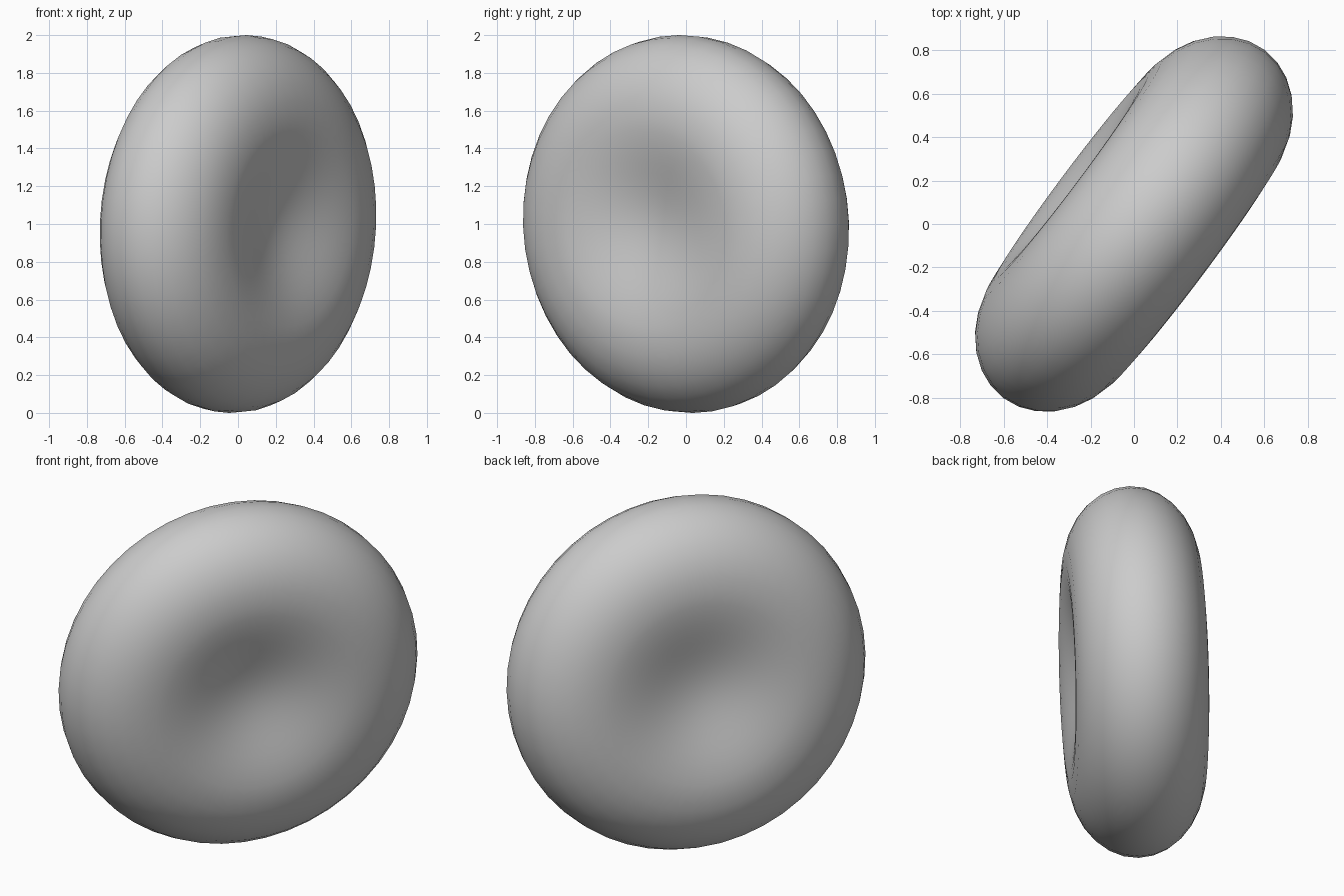
import bpy
import bmesh
from math import cos, sin, pi
from mathutils import Matrix, Vector

cube = bpy.data.objects.get("Cube")
if cube:
    bpy.data.objects.remove(cube, do_unlink=True)

CREST = 0.58     # radius where the disc is thickest
HEIGHT = 0.36    # half thickness at the crest
REACH = 0.422    # distance from the crest to the outer edge
CENTRE = 0.265   # half thickness at the middle of the dimple
SEGMENTS = 48
DIMPLE_STEPS = 10
RIM_STEPS = 14


def dimple_height(r):
    return CENTRE + (HEIGHT - CENTRE) * (1 - cos(pi * r / CREST)) / 2


# Half section: upper dimple, rounded rim, lower dimple
radii = [CREST * i / DIMPLE_STEPS for i in range(DIMPLE_STEPS)]
upper = [(r, dimple_height(r)) for r in radii]
angles = [pi / 2 - pi * i / RIM_STEPS for i in range(RIM_STEPS + 1)]
rim = [(CREST + REACH * cos(a), HEIGHT * sin(a)) for a in angles]
lower = [(r, -h) for r, h in reversed(upper)]
profile = upper + rim + lower

# Revolve the section into a biconcave disc
bm = bmesh.new()
verts = [bm.verts.new((r, 0, h)) for r, h in profile]
edges = [bm.edges.new(pair) for pair in zip(verts, verts[1:])]
bmesh.ops.spin(bm, geom=verts + edges, cent=(0, 0, 0), axis=(0, 0, 1),
               angle=2 * pi, steps=SEGMENTS)
bmesh.ops.remove_doubles(bm, verts=bm.verts, dist=0.0005)
bmesh.ops.recalc_face_normals(bm, faces=bm.faces)

# Stand the disc on its rim, turned and leaning slightly
axis = Vector((-0.8, 0.6, 0.06))
turn = axis.to_track_quat('Z', 'Y').to_matrix().to_4x4()
bm.transform(Matrix.Translation((0, 0, 1)) @ turn)

mesh = bpy.data.meshes.new("biconcave_disc")
bm.to_mesh(mesh)
bm.free()
mesh.shade_smooth()
disc = bpy.data.objects.new("biconcave_disc", mesh)
bpy.context.collection.objects.link(disc)

# Plain grey surface
grey = bpy.data.materials.new("light_grey")
grey.use_nodes = True
colour = (0.6, 0.6, 0.6, 1)
grey.diffuse_color = colour
grey.node_tree.nodes["Principled BSDF"].inputs["Base Color"].default_value = colour
mesh.materials.append(grey)
